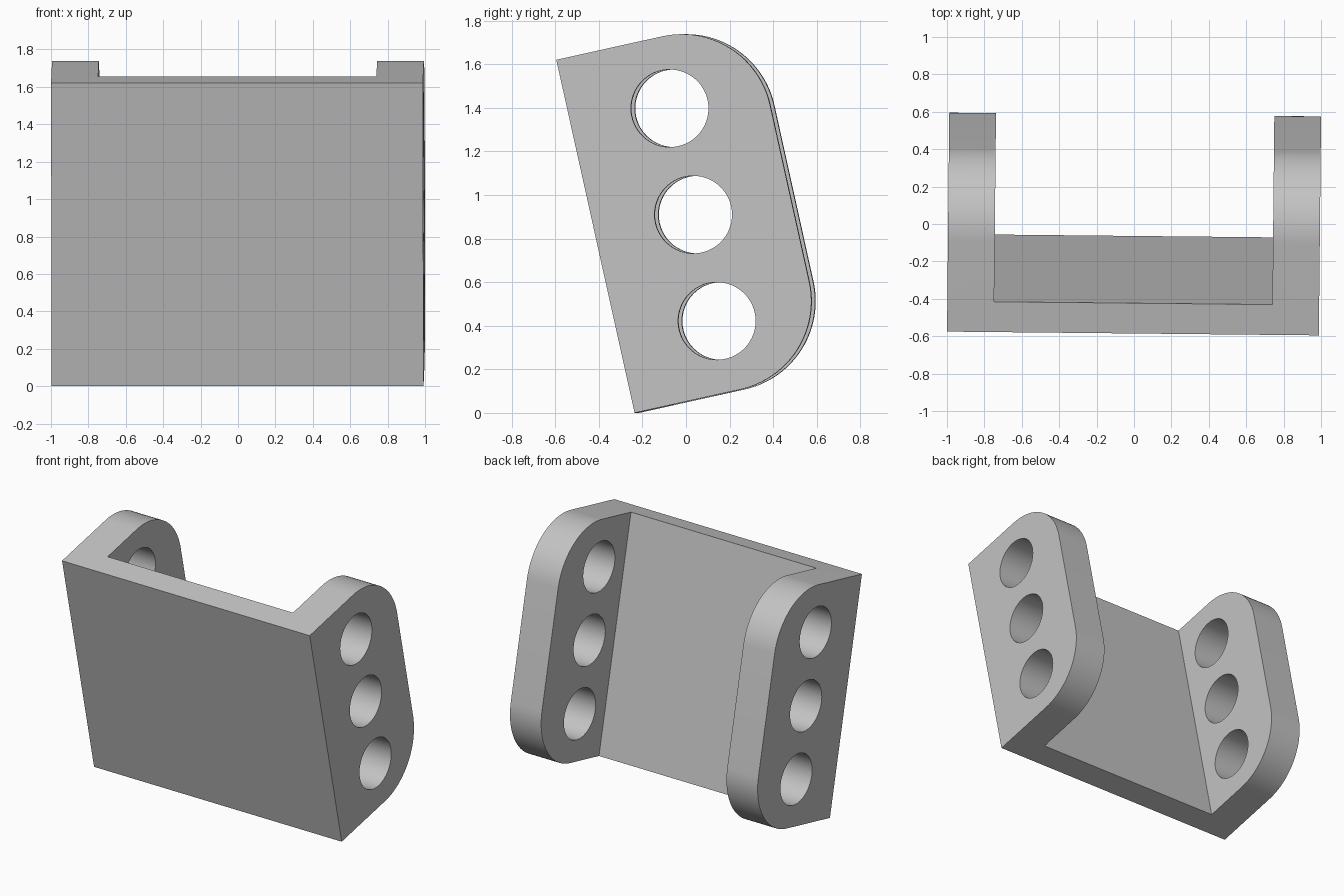
import bpy, bmesh
from math import sin, cos, pi, radians
from mathutils import Matrix

if "Cube" in bpy.data.objects:
    bpy.data.objects.remove(bpy.data.objects["Cube"], do_unlink=True)

# Main sizes, in the bracket's own upright frame
WIDTH, DEPTH, HEIGHT = 1.988, 0.913, 1.66
WALL, FLANGE, CORNER = 0.166, 0.25, 0.415
HOLE_RADIUS, HOLE_DEPTH, PITCH = 0.178, 0.46, 0.5

grey = bpy.data.materials.new("light_grey")
grey.use_nodes = True
colour = (0.55, 0.55, 0.55, 1)
grey.diffuse_color = colour
grey.node_tree.nodes["Principled BSDF"].inputs["Base Color"].default_value = colour


def add_prism(name, profile, width):
    """Extrude a (y, z) profile along x, centred on x = 0."""
    bm = bmesh.new()
    face = bm.faces.new([bm.verts.new((-width / 2, y, z)) for y, z in profile])
    new = bmesh.ops.extrude_face_region(bm, geom=[face])["geom"]
    verts = [v for v in new if isinstance(v, bmesh.types.BMVert)]
    bmesh.ops.translate(bm, verts=verts, vec=(width, 0, 0))
    bmesh.ops.recalc_face_normals(bm, faces=bm.faces)
    mesh = bpy.data.meshes.new(name)
    bm.to_mesh(mesh)
    bm.free()
    mesh.materials.append(grey)
    obj = bpy.data.objects.new(name, mesh)
    bpy.context.collection.objects.link(obj)
    return obj


def arc(y, z, radius, start, end, steps):
    angles = [start + (end - start) * i / steps for i in range(steps + 1)]
    return [(y + radius * cos(a), z + radius * sin(a)) for a in angles]


# Side outline with two rounded back corners
back = DEPTH - CORNER
outline = [(0, HEIGHT), (0, 0)]
outline += arc(back, CORNER, CORNER, -pi / 2, 0, 24)
outline += arc(back, HEIGHT - CORNER, CORNER, 0, pi / 2, 24)
bracket = add_prism("bracket", outline, WIDTH)

# Channel between the flanges, and three cross holes
pocket = [(WALL, -1), (2, -1), (2, 3), (WALL, 3)]
cutters = [add_prism("channel_cutter", pocket, WIDTH - 2 * FLANGE)]
for i in (-1, 0, 1):
    circle = arc(HOLE_DEPTH, HEIGHT / 2 + i * PITCH, HOLE_RADIUS, 0, 2 * pi, 64)[:-1]
    cutters.append(add_prism("hole_cutter", circle, WIDTH + 1))

for cutter in cutters:
    cutter.hide_render = True
    cut = bracket.modifiers.new(cutter.name, "BOOLEAN")
    cut.operation = "DIFFERENCE"
    cut.solver = "EXACT"
    cut.object = cutter

# Bake the cuts, then drop the cutters
graph = bpy.context.evaluated_depsgraph_get()
mesh = bpy.data.meshes.new_from_object(bracket.evaluated_get(graph))
bracket.modifiers.clear()
bracket.data = mesh
mesh.name = "bracket"
for cutter in cutters:
    bpy.data.objects.remove(cutter, do_unlink=True)

# Lean the bracket forward, with a slight turn
lean = Matrix.Rotation(radians(12.5), 4, "X")
turn = Matrix.Rotation(radians(-0.58), 4, "Z")
mesh.transform(Matrix.Translation((-0.002, -0.226, 0)) @ turn @ lean)

bpy.ops.object.select_all(action="DESELECT")
bracket.select_set(True)
bpy.context.view_layer.objects.active = bracket
bpy.ops.object.shade_smooth_by_angle(angle=radians(30))
